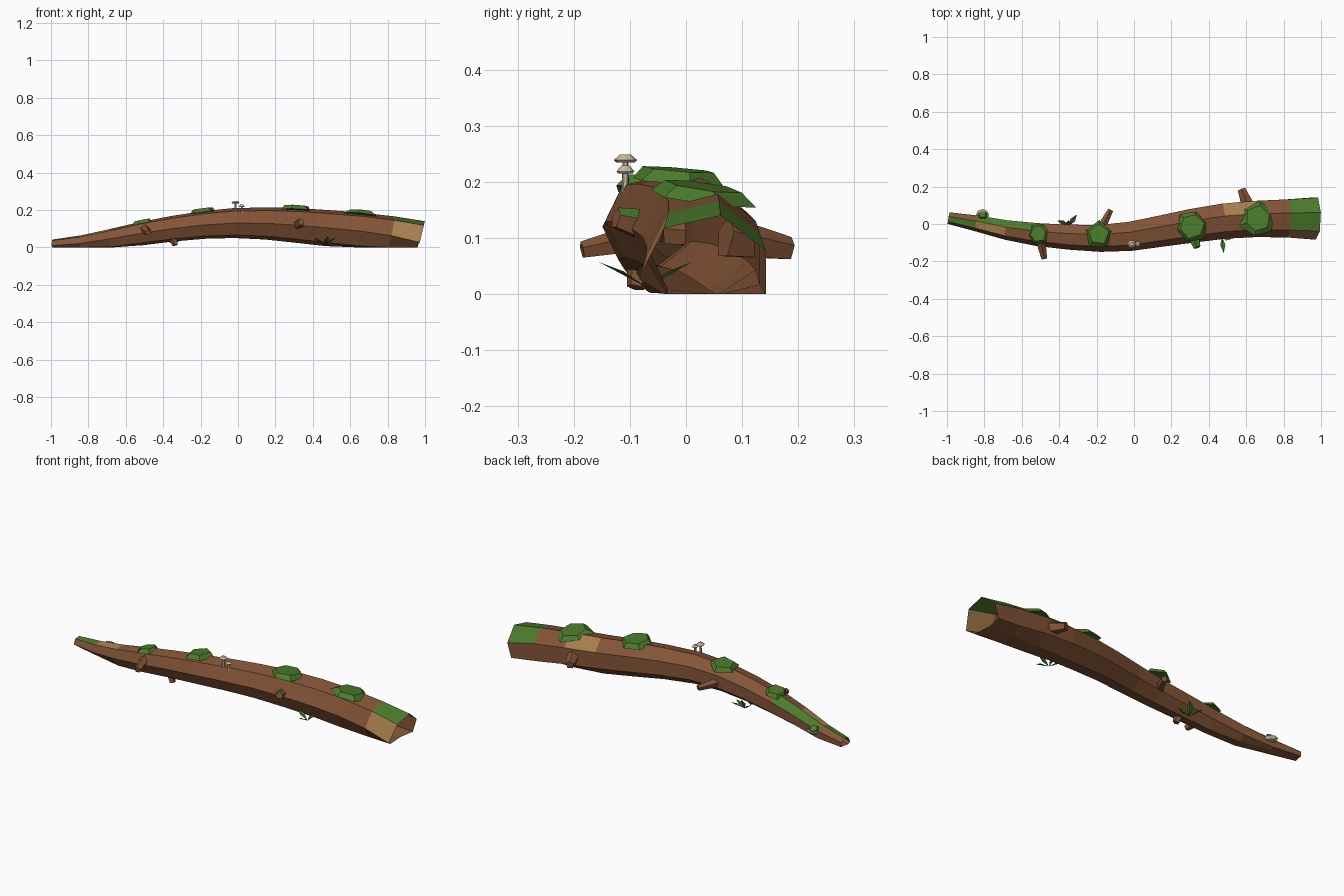
import bpy, bmesh, math, random
from mathutils import Vector, Matrix

random.seed(4)
if "Cube" in bpy.data.objects:
    bpy.data.objects.remove(bpy.data.objects["Cube"], do_unlink=True)


def material(name, rgb):
    m = bpy.data.materials.new(name)
    m.use_nodes = True
    m.diffuse_color = (*rgb, 1)
    m.node_tree.nodes["Principled BSDF"].inputs["Base Color"].default_value = (*rgb, 1)
    return m


BARK = material("bark brown", (0.23, 0.09, 0.038))
MOSS = material("moss green", (0.07, 0.2, 0.025))
BARE = material("bare wood tan", (0.38, 0.21, 0.075))
CREAM = material("mushroom cream", (0.6, 0.5, 0.36))
GRASS = material("grass green", (0.06, 0.2, 0.03))


def finish(name, bm, *mats, fix=True):
    if fix:
        bmesh.ops.recalc_face_normals(bm, faces=bm.faces)
    mesh = bpy.data.meshes.new(name)
    bm.to_mesh(mesh)
    bm.free()
    for m in mats:
        mesh.materials.append(m)
    ob = bpy.data.objects.new(name, mesh)
    bpy.context.collection.objects.link(ob)
    return ob


# Log: seven-sided open tube along a bent path, pressed flat on the ground
PATH = [(-0.99, 0.033, 0.01, 0.033), (-0.84, 0.005, 0.02, 0.045),
        (-0.68, -0.03, 0.045, 0.055), (-0.52, -0.053, 0.073, 0.064),
        (-0.35, -0.067, 0.1, 0.07), (-0.18, -0.073, 0.12, 0.076),
        (-0.02, -0.062, 0.13, 0.082), (0.15, -0.033, 0.128, 0.088),
        (0.31, -0.005, 0.118, 0.095), (0.48, 0.02, 0.103, 0.099),
        (0.65, 0.032, 0.087, 0.102), (0.82, 0.035, 0.063, 0.107),
        (0.972, 0.035, 0.027, 0.119)]
SIDES = 7
PATCHES = {(0, 1): 1, (1, 1): 2, (1, 2): 1, (2, 2): 1, (9, 2): 2,
           (11, 0): 2, (11, 1): 1, (11, 2): 1}


def build_log():
    bm = bmesh.new()
    centres = [Vector(p[:3]) for p in PATH]
    rings = []
    for i, p in enumerate(PATH):
        t = centres[min(i + 1, len(PATH) - 1)] - centres[max(i - 1, 0)]
        side = Vector((-t.y, t.x, 0)).normalized()
        up = t.cross(side).normalized()
        ring = []
        for k in range(SIDES):
            a = math.pi - k * math.tau / SIDES
            co = centres[i] + p[3] * (side * math.cos(a) + up * math.sin(a))
            co.z = max(co.z, 0)
            ring.append(bm.verts.new(co))
        rings.append(ring)
    for i in range(len(PATH) - 1):
        for k in range(SIDES):
            n = (k + 1) % SIDES
            f = bm.faces.new((rings[i][k], rings[i + 1][k],
                              rings[i + 1][n], rings[i][n]))
            f.material_index = PATCHES.get((i, k), 0)
    finish("log_bark", bm, BARK, MOSS, BARE)


build_log()


# Broken branch stubs
def stub(name, a, b, r1, r2, mossy=False):
    a, b = Vector(a), Vector(b)
    d = b - a
    bm = bmesh.new()
    m = Matrix.Translation((a + b) / 2) @ d.to_track_quat("Z", "Y").to_matrix().to_4x4()
    bmesh.ops.create_cone(bm, cap_ends=True, segments=5, radius1=r1, radius2=r2,
                          depth=d.length, matrix=m)
    bm.normal_update()
    if mossy:
        for f in bm.faces:
            f.material_index = int(f.normal.z > 0.4)
    finish(name, bm, BARK, MOSS)


stub("stub_front_right", (-0.5, -0.08, 0.1), (-0.48, -0.185, 0.078), 0.028, 0.016)
stub("stub_back_right", (-0.18, -0.03, 0.11), (-0.125, 0.075, 0.1), 0.026, 0.015)
stub("stub_back_left", (0.62, 0.07, 0.1), (0.575, 0.185, 0.08), 0.04, 0.022)
stub("stub_front_left", (0.31, -0.05, 0.115), (0.338, -0.125, 0.135), 0.035, 0.02, True)
stub("stub_under", (-0.35, -0.08, 0.06), (-0.335, -0.09, 0.012), 0.026, 0.016)


# Moss clumps: irregular faceted slabs lying on the top
def moss(name, loc, r, height, normal, sides=6):
    bm = bmesh.new()
    spin = random.random() * math.tau
    bmesh.ops.create_cone(bm, cap_ends=True, segments=sides, radius1=r,
                          radius2=r * 0.72, depth=height)
    for v in bm.verts:
        s = random.uniform(0.88, 1.08)
        v.co.x *= s
        v.co.y *= s
    m = (Matrix.Translation(loc) @ Vector(normal).to_track_quat("Z", "Y").to_matrix().to_4x4()
         @ Matrix.Rotation(spin, 4, "Z"))
    bm.transform(m)
    finish(name, bm, MOSS)


moss("moss_clump_1", (-0.51, -0.05, 0.136), 0.062, 0.02, (-0.2, 0.05, 1))
moss("moss_clump_2", (-0.19, -0.057, 0.196), 0.077, 0.022, (-0.12, 0.05, 1), 5)
moss("moss_clump_3", (0.31, -0.012, 0.211), 0.09, 0.022, (0.05, 0.08, 1))
moss("moss_clump_4", (0.66, 0.026, 0.182), 0.098, 0.022, (0.11, 0.15, 1))
moss("moss_clump_tip", (-0.81, 0.05, 0.048), 0.03, 0.014, (-0.1, 0.6, 1), 5)


# Mushrooms
def mushroom(name, x, y, base, top, r):
    bm = bmesh.new()
    h = top - base
    bmesh.ops.create_cone(bm, cap_ends=True, segments=6, radius1=0.007, radius2=0.005,
                          depth=h, matrix=Matrix.Translation((x, y, base + h / 2 - 0.008)))
    for r1, r2, z, d in ((r * 0.8, r, top - 0.013, 0.004), (r, r * 0.45, top - 0.006, 0.01)):
        bmesh.ops.create_cone(bm, cap_ends=True, segments=8, radius1=r1, radius2=r2,
                              depth=d, matrix=Matrix.Translation((x, y, z)))
    finish(name, bm, CREAM)


mushroom("mushroom_tall", -0.013, -0.108, 0.18, 0.25, 0.021)
mushroom("mushroom_short", 0.02, -0.108, 0.18, 0.23, 0.016)

# Shelf fungus near the thin end
bm = bmesh.new()
bmesh.ops.create_cone(bm, cap_ends=True, segments=8, radius1=0.022, radius2=0.036, depth=0.014,
                      matrix=Matrix.Translation((-0.81, 0.045, 0.033)))
finish("shelf_fungus", bm, CREAM)


# Grass tufts: folded leaf blades fanning from one point
def tuft(name, root, tips, width=0.014):
    bm = bmesh.new()
    root = Vector(root)
    for t in tips:
        d = Vector(t)
        side = d.cross(Vector((0, 0, 1))).normalized() * width
        mid = root + d * 0.5 + Vector((0, 0, 0.006))
        a, b = bm.verts.new(root), bm.verts.new(root + d)
        l, r = bm.verts.new(mid + side), bm.verts.new(mid - side)
        bm.faces.new((a, l, b))
        bm.faces.new((a, b, r))
    finish(name, bm, GRASS, fix=False)


tuft("grass_front", (0.47, -0.07, 0.012),
     [(0.01, -0.085, 0.045), (0.05, -0.01, 0.04), (-0.07, 0.01, 0.04), (0.01, 0.08, 0.045)])
tuft("grass_back", (-0.35, -0.01, 0.015),
     [(0.045, 0.06, 0.045), (-0.06, 0.03, 0.045), (0.06, -0.01, 0.03), (0, 0.03, 0.06)])
